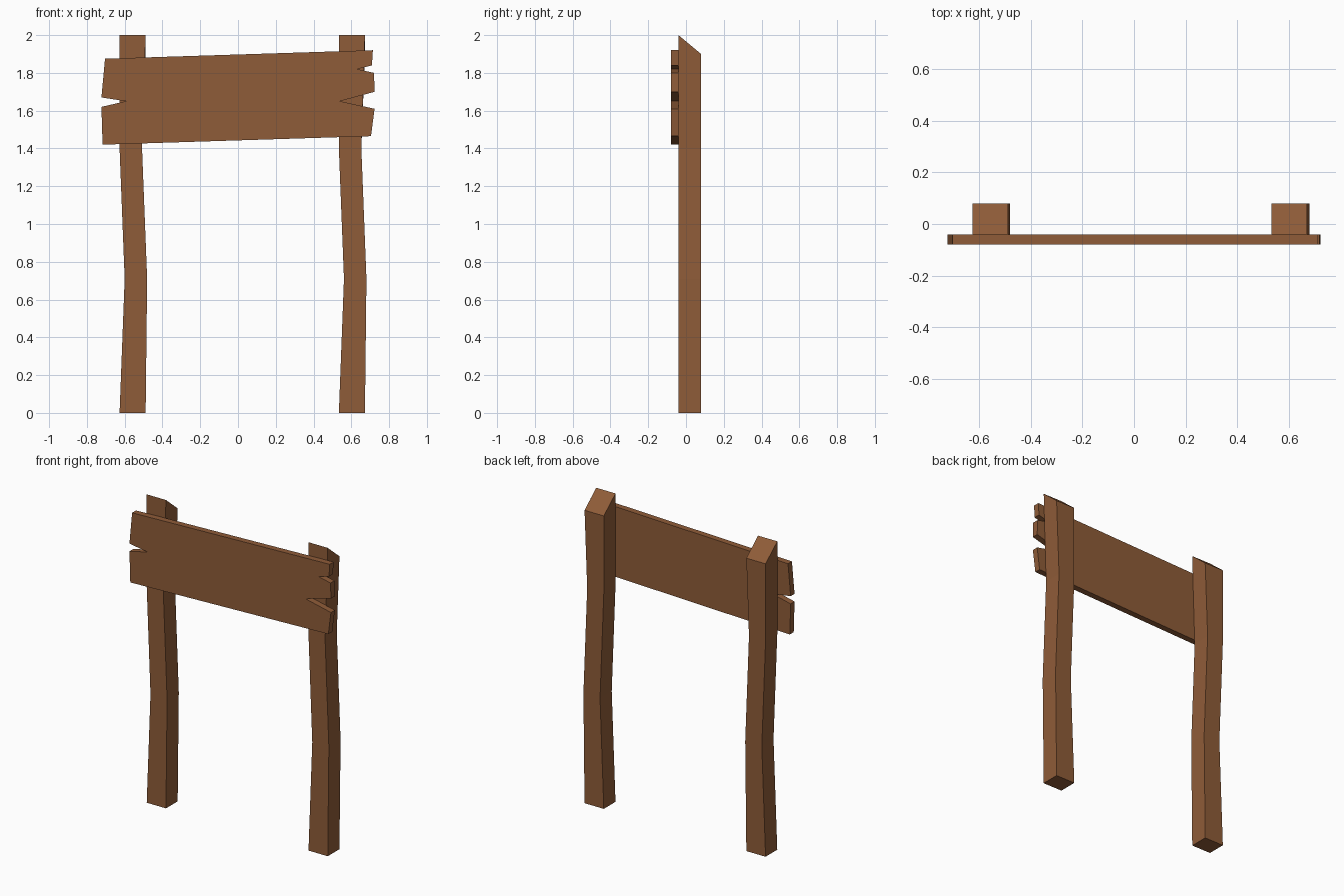
import bpy
import bmesh

cube = bpy.data.objects.get("Cube")
if cube:
    bpy.data.objects.remove(cube, do_unlink=True)

wood = bpy.data.materials.new("brown wood")
wood.use_nodes = True
COLOUR = (0.275, 0.107, 0.04, 1)
wood.diffuse_color = COLOUR
wood.node_tree.nodes["Principled BSDF"].inputs["Base Color"].default_value = COLOUR


def finish(name, bm):
    bmesh.ops.recalc_face_normals(bm, faces=bm.faces[:])
    mesh = bpy.data.meshes.new(name)
    bm.to_mesh(mesh)
    bm.free()
    mesh.materials.append(wood)
    obj = bpy.data.objects.new(name, mesh)
    bpy.context.collection.objects.link(obj)


def board(name, outline, front, back):
    """Extrude an x-z outline from front to back."""
    bm = bmesh.new()
    face = bm.faces.new([bm.verts.new((x, front, z)) for x, z in outline])
    new = bmesh.ops.extrude_face_region(bm, geom=[face])["geom"]
    for v in new:
        if isinstance(v, bmesh.types.BMVert):
            v.co.y = back
    finish(name, bm)


def post(name, centre, front=-0.04, back=0.08, slope=0.1):
    """Crooked square post, as stacked rings, with a top that slopes backward."""
    sections = [(0, -0.069, 0.069), (0.71, -0.042, 0.077),
                (1.4, -0.069, 0.05), (2, -0.069, 0.069)]
    bm = bmesh.new()
    rings = []
    for z, left, right in sections:
        drop = slope if z == 2 else 0
        corners = [(left, front, z), (right, front, z),
                   (right, back, z - drop), (left, back, z - drop)]
        rings.append([bm.verts.new((centre + x, y, h)) for x, y, h in corners])
    for low, high in zip(rings, rings[1:]):
        for i in range(4):
            j = (i + 1) % 4
            bm.faces.new((low[i], low[j], high[j], high[i]))
    bm.faces.new(rings[0])
    bm.faces.new(rings[-1])
    finish(name, bm)


# Two crooked posts
post("right_post", -0.558)
post("left_post", 0.603)

# Sign board with split ends
board("sign_board", [
    (-0.704, 1.875), (0.714, 1.92), (0.709, 1.84), (0.63, 1.82),
    (0.72, 1.80), (0.723, 1.70), (0.54, 1.65), (0.723, 1.61),
    (0.704, 1.465), (-0.717, 1.42), (-0.723, 1.62), (-0.593, 1.65),
    (-0.723, 1.67)], -0.08, -0.04)
